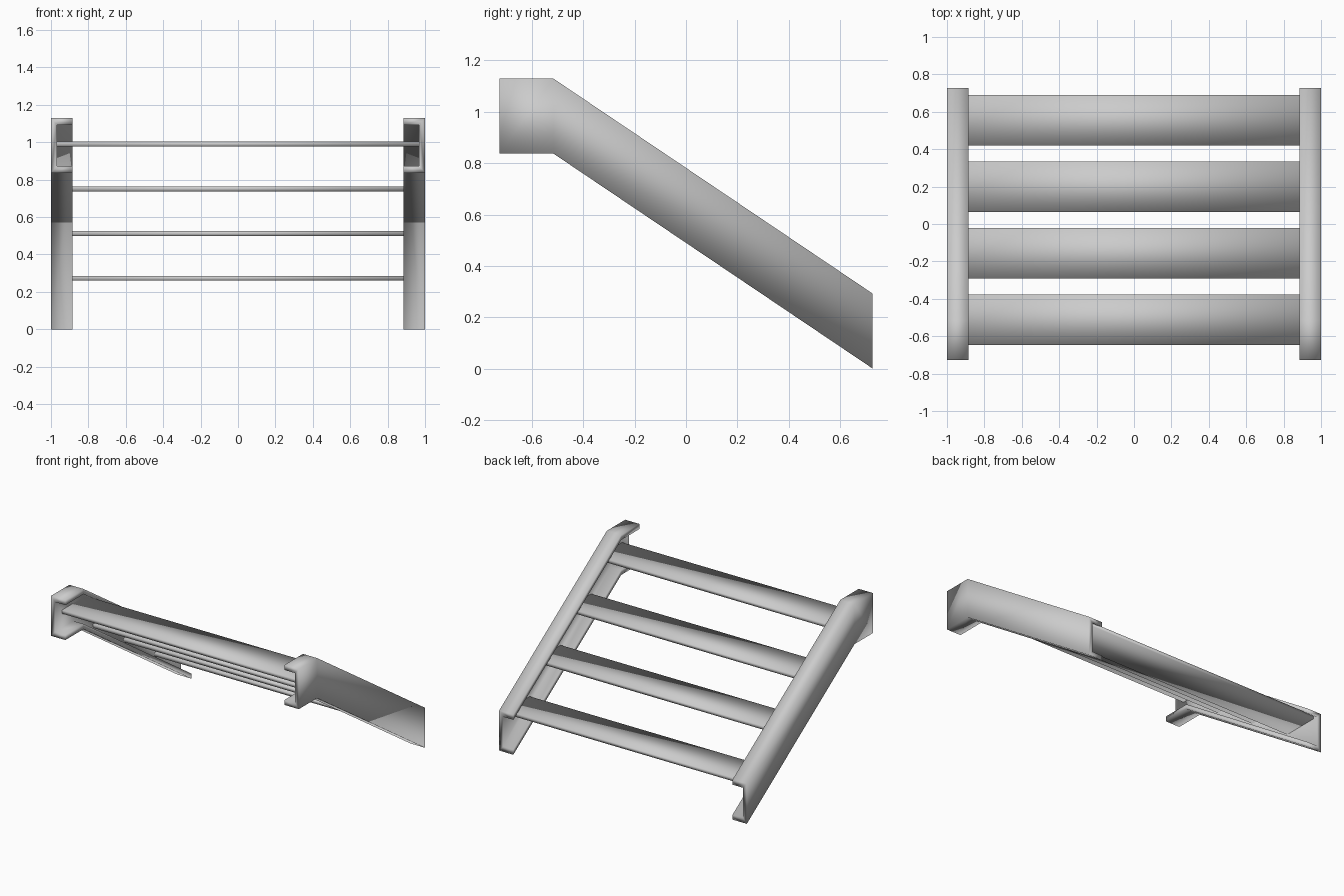
import bpy
import bmesh

if "Cube" in bpy.data.objects:
    bpy.data.objects.remove(bpy.data.objects["Cube"])


def finish(name, bm):
    bmesh.ops.recalc_face_normals(bm, faces=bm.faces)
    mesh = bpy.data.meshes.new(name)
    bm.to_mesh(mesh)
    bm.free()
    mesh.shade_smooth()
    obj = bpy.data.objects.new(name, mesh)
    bpy.context.collection.objects.link(obj)
    return obj


# Side stringer: C-channel section (x, z) swept along a bent path (y, base z)
IN, WEB, OUT = 0.885, 0.968, 1.0
H, T = 0.292, 0.037
section = [(OUT, 0), (OUT, H), (IN, H), (IN, H - T),
           (WEB, H - T), (WEB, T), (IN, T), (IN, 0)]
path = [(-0.727, 0.837), (-0.516, 0.837), (0.727, 0.0)]

bm = bmesh.new()
rings = [[bm.verts.new((x, y, base + z)) for x, z in section] for y, base in path]
n = len(section)
for a, b in zip(rings, rings[1:]):
    for i in range(n):
        j = (i + 1) % n
        bm.faces.new((a[i], a[j], b[j], b[i]))
# Channel ends: upper flange, web, lower flange
for r in (rings[0], rings[-1]):
    for ids in ((1, 2, 3, 4), (0, 1, 4, 5), (0, 5, 6, 7)):
        bm.faces.new([r[i] for i in ids])
stringer = finish("stringers", bm)
mirror = stringer.modifiers.new("mirror", 'MIRROR')
mirror.use_axis = (True, False, False)

# Four flat treads stepping down toward the back
for k in range(4):
    bm = bmesh.new()
    bmesh.ops.create_cube(bm, size=1)
    bmesh.ops.scale(bm, verts=bm.verts, vec=(2 * WEB, 0.27, 0.026))
    tread = finish(f"tread_{k + 1}", bm)
    tread.location = (0, -0.511 + 0.355 * k, 0.99 - 0.239 * k)
